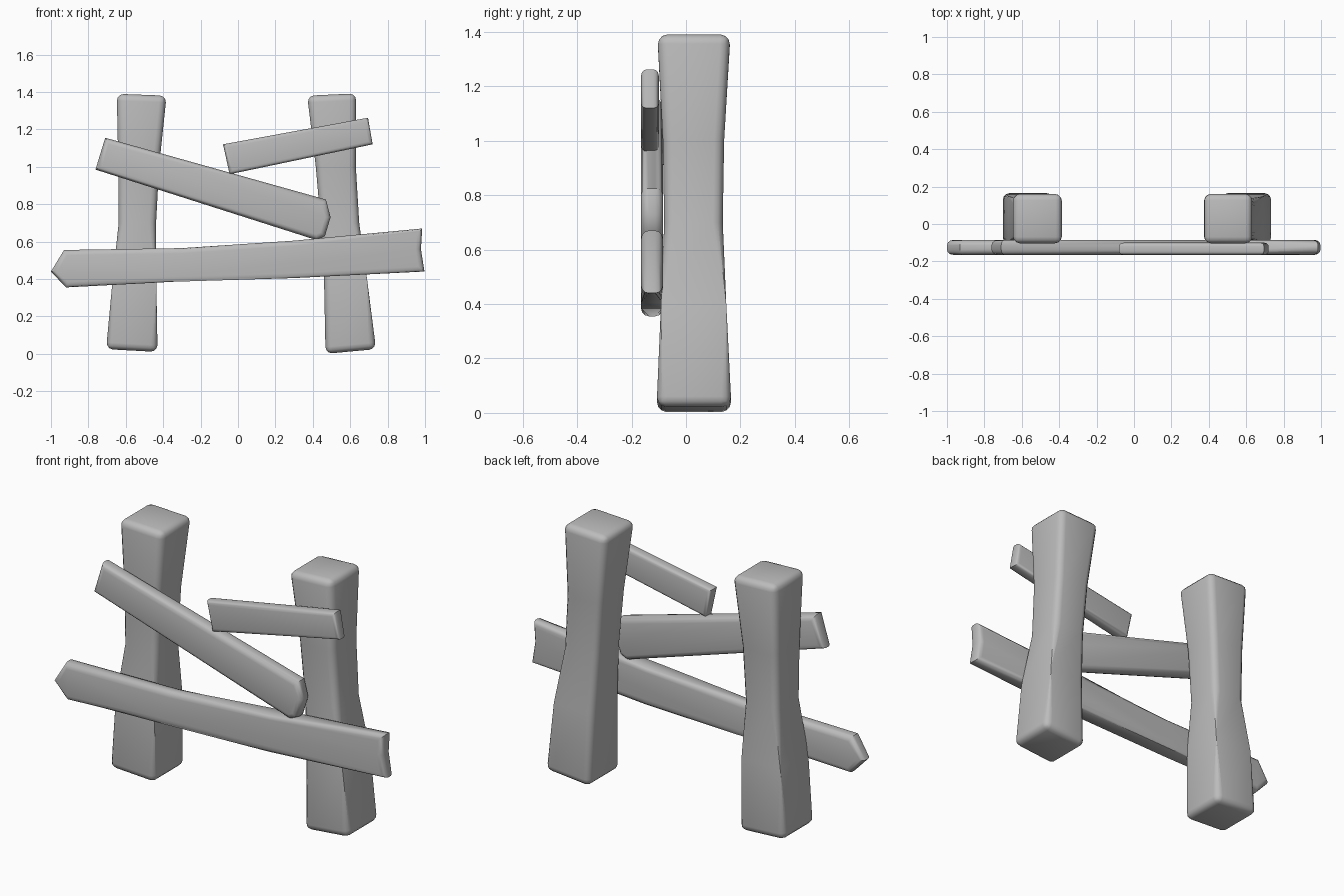
import bpy, bmesh, math

if "Cube" in bpy.data.objects:
    bpy.data.objects.remove(bpy.data.objects["Cube"])

grey = bpy.data.materials.new("weathered grey")
grey.use_nodes = True
colour = (0.5, 0.5, 0.5, 1)
grey.diffuse_color = colour
grey.node_tree.nodes["Principled BSDF"].inputs["Base Color"].default_value = colour


def finish(name, bm, angle):
    bmesh.ops.recalc_face_normals(bm, faces=bm.faces[:])
    mesh = bpy.data.meshes.new(name)
    bm.to_mesh(mesh)
    bm.free()
    mesh.materials.append(grey)
    obj = bpy.data.objects.new(name, mesh)
    bpy.context.collection.objects.link(obj)
    bpy.ops.object.select_all(action="DESELECT")
    obj.select_set(True)
    bpy.context.view_layer.objects.active = obj
    bpy.ops.object.shade_smooth_by_angle(angle=math.radians(angle))


def post(name, sections):
    """Loft rectangles: each is z at left, z at right, x range, y range."""
    bm = bmesh.new()
    rings = []
    for z0, z1, x0, x1, y0, y1 in sections:
        corners = ((x0, y0, z0), (x1, y0, z1), (x1, y1, z1), (x0, y1, z0))
        rings.append([bm.verts.new(c) for c in corners])
    for a, b in zip(rings, rings[1:]):
        for i in range(4):
            j = (i + 1) % 4
            bm.faces.new((a[i], a[j], b[j], b[i]))
    bm.faces.new(rings[0][::-1])
    bm.faces.new(rings[-1])
    # Round the four long edges and both end rims
    ends = set(rings[0] + rings[-1])
    column = {v: i for r in rings for i, v in enumerate(r)}
    edges = [e for e in bm.edges
             if column[e.verts[0]] == column[e.verts[1]]
             or all(v in ends for v in e.verts)]
    bmesh.ops.bevel(bm, geom=edges, offset=0.036, segments=3,
                    profile=0.5, affect="EDGES", clamp_overlap=True)
    finish(name, bm, 60)


def plank(name, outline, front, back, soft):
    """Extrude a front outline and round its two rims."""
    bm = bmesh.new()
    face = bm.faces.new([bm.verts.new((x, front, z)) for x, z in outline])
    out = bmesh.ops.extrude_face_region(bm, geom=[face], use_keep_orig=True)
    for v in out["geom"]:
        if isinstance(v, bmesh.types.BMVert):
            v.co.y = back
    rims = [e for e in bm.edges
            if abs(e.verts[0].co.y - e.verts[1].co.y) < 0.001]
    bmesh.ops.bevel(bm, geom=rims, offset=soft, segments=3,
                    profile=0.5, affect="EDGES", clamp_overlap=True)
    finish(name, bm, 50)


# Flared, slightly leaning posts
post("right_post", [
    (0.025, 0.01, -0.705, -0.43, -0.108, 0.167),
    (0.40, 0.40, -0.67, -0.437, -0.092, 0.148),
    (0.70, 0.70, -0.638, -0.438, -0.08, 0.135),
    (1.00, 1.00, -0.64, -0.422, -0.085, 0.14),
    (1.39, 1.38, -0.648, -0.382, -0.105, 0.163)])
post("left_post", [
    (0.0, 0.025, 0.468, 0.738, -0.108, 0.167),
    (0.40, 0.40, 0.46, 0.69, -0.092, 0.148),
    (0.70, 0.70, 0.442, 0.648, -0.08, 0.135),
    (1.00, 1.00, 0.416, 0.63, -0.085, 0.14),
    (1.38, 1.392, 0.37, 0.632, -0.105, 0.163)])

# Crooked boards nailed across the front
plank("lower_board", [
    (-1.0, 0.44), (-0.93, 0.555), (-0.3, 0.565), (0.3, 0.605), (0.985, 0.67),
    (0.978, 0.56), (0.997, 0.44), (0.3, 0.405), (-0.35, 0.385),
    (-0.92, 0.355)], -0.165, -0.085, 0.028)
plank("middle_board", [
    (-0.762, 0.985), (-0.71, 1.155), (0.47, 0.825), (0.495, 0.73),
    (0.465, 0.63), (0.42, 0.608)], -0.165, -0.085, 0.028)
plank("upper_board", [
    (-0.08, 1.12), (0.695, 1.262), (0.72, 1.12), (-0.045, 0.96)],
    -0.165, -0.1, 0.02)
